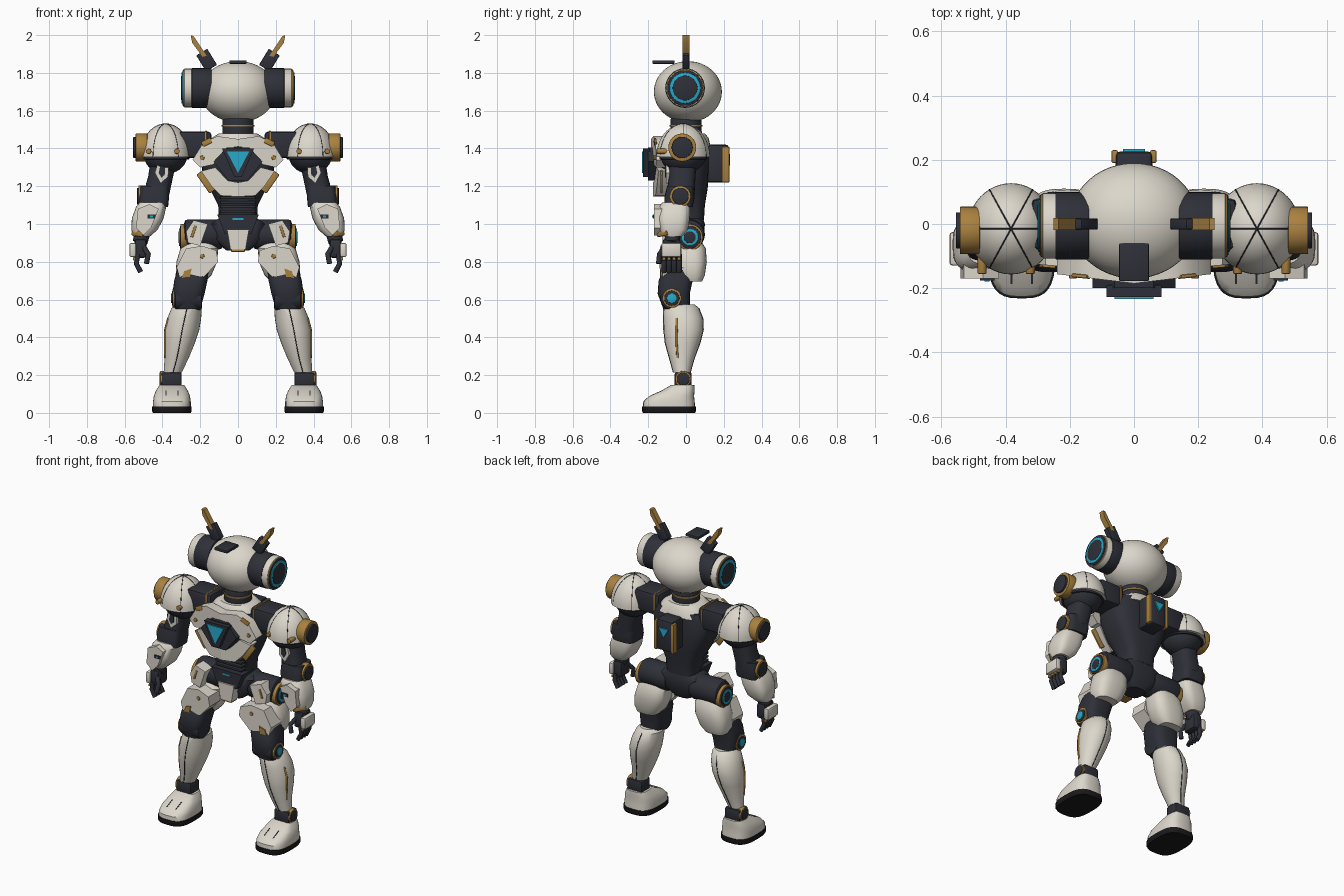
import bpy, bmesh, math
from mathutils import Vector, Matrix

old = bpy.data.objects.get("Cube")
if old:
    bpy.data.objects.remove(old, do_unlink=True)


def material(name, *rgb):
    m = bpy.data.materials.new(name)
    m.use_nodes = True
    m.diffuse_color = (*rgb, 1)
    m.node_tree.nodes["Principled BSDF"].inputs["Base Color"].default_value = (*rgb, 1)
    return m


WHITE = material("warm white", .72, .68, .6)
DARK = material("dark slate", .028, .03, .04)
GOLD = material("brass gold", .4, .22, .05)
CYAN = material("bright cyan", .02, .4, .6)
BLACK = material("sole black", .01, .01, .012)


# ---- helpers: every mesh is built in world coordinates ----
def register(name, mesh, mat, angle=35):
    mesh.materials.clear()
    mesh.materials.append(mat)
    for p in mesh.polygons:
        p.use_smooth = True
    mesh.set_sharp_from_angle(angle=math.radians(angle))
    ob = bpy.data.objects.new(name, mesh)
    bpy.context.collection.objects.link(ob)
    return ob


def finish(name, bm, mat, bevel=0):
    if bevel:
        sharp = [e for e in bm.edges if e.calc_face_angle(0) > .6]
        bmesh.ops.bevel(bm, geom=sharp, offset=bevel, segments=2, profile=.5, affect='EDGES')
    bmesh.ops.recalc_face_normals(bm, faces=bm.faces)
    mesh = bpy.data.meshes.new(name)
    bm.to_mesh(mesh)
    bm.free()
    return register(name, mesh, mat)


def box(name, lo, hi, mat, bevel=.008):
    lo, hi = Vector(lo), Vector(hi)
    bm = bmesh.new()
    bmesh.ops.create_cube(bm, size=1, matrix=Matrix.Translation((lo + hi) / 2) @ Matrix.Diagonal((*(hi - lo), 1)))
    return finish(name, bm, mat, bevel)


def beam(name, a, b, width, depth, mat, bevel=.005):
    a, b = Vector(a), Vector(b)
    turn = (b - a).to_track_quat('Z', 'Y').to_matrix().to_4x4()
    bm = bmesh.new()
    bmesh.ops.create_cube(bm, size=1, matrix=Matrix.Translation((a + b) / 2) @ turn
                          @ Matrix.Diagonal((width, depth, (b - a).length, 1)))
    return finish(name, bm, mat, bevel)


def rod(name, a, b, r, mat, bevel=.006):
    a, b = Vector(a), Vector(b)
    bm = bmesh.new()
    turn = (b - a).to_track_quat('Z', 'Y').to_matrix().to_4x4()
    bmesh.ops.create_cone(bm, cap_ends=True, segments=32, radius1=r, radius2=r, depth=(b - a).length,
                          matrix=Matrix.Translation((a + b) / 2) @ turn)
    return finish(name, bm, mat, bevel)


def joint(name, x, y, z, layers):
    """Stack of discs facing outward: (radius, outer x, material)."""
    for i, (r, end, mat) in enumerate(layers):
        rod(f"{name}_{i}", (x, y, z), (end, y, z), r, mat, .003)


def ball(name, c, radii, mat):
    bm = bmesh.new()
    bmesh.ops.create_uvsphere(bm, u_segments=48, v_segments=24, radius=1,
                              matrix=Matrix.Translation(c) @ Matrix.Diagonal((*radii, 1)))
    return finish(name, bm, mat)


def on_ring(ring, t, n=2, grow=0):
    x, y, z, rx, ry = ring
    c, s = math.cos(t), math.sin(t)
    return Vector((x + (rx + grow) * math.copysign(abs(c) ** (2 / n), c),
                   y + (ry + grow) * math.copysign(abs(s) ** (2 / n), s), z))


def loft(name, rings, mat, n=2, seg=32, bevel=0):
    bm = bmesh.new()
    rows = [[bm.verts.new(on_ring(r, math.tau * i / seg, n)) for i in range(seg)] for r in rings]
    for a, b in zip(rows, rows[1:]):
        for i in range(seg):
            j = (i + 1) % seg
            bm.faces.new((a[i], a[j], b[j], b[i]))
    bm.faces.new(rows[0])
    bm.faces.new(rows[-1])
    return finish(name, bm, mat, bevel)


def plate(name, pts, front, back, mat, slope=0, bevel=.006):
    """Outline in x/z, extruded along y; slope leans it back away from the middle."""
    bm = bmesh.new()
    f = [bm.verts.new((x, front + slope * x, z)) for x, z in pts]
    b = [bm.verts.new((x, back + slope * x, z)) for x, z in pts]
    bm.faces.new(f)
    bm.faces.new(b)
    for i in range(len(pts)):
        j = (i + 1) % len(pts)
        bm.faces.new((f[i], f[j], b[j], b[i]))
    return finish(name, bm, mat, bevel)


def tube(name, pts, r, mat):
    cu = bpy.data.curves.new(name, 'CURVE')
    cu.dimensions, cu.bevel_depth, cu.bevel_resolution, cu.use_fill_caps = '3D', r, 2, True
    sp = cu.splines.new('POLY')
    sp.points.add(len(pts) - 1)
    for p, q in zip(sp.points, pts):
        p.co = (*q, 1)
    tmp = bpy.data.objects.new(name + "_path", cu)
    bpy.context.collection.objects.link(tmp)
    mesh = bpy.data.meshes.new_from_object(tmp.evaluated_get(bpy.context.evaluated_depsgraph_get()))
    bpy.data.objects.remove(tmp, do_unlink=True)
    return register(name, mesh, mat, 60)


# ---- head and neck ----
ball("head", (0, .01, 1.7), (.2, .18, .162), WHITE)
box("crown_plate", (-.046, -.178, 1.848), (.046, -.06, 1.866), DARK, .004)
joint("left_ear", .14, -.005, 1.72, [(.105, .245, DARK), (.102, .285, WHITE), (.098, .291, GOLD),
                                     (.094, .294, DARK), (.082, .299, CYAN), (.066, .301, DARK)])
beam("left_antenna_base", (.14, 0, 1.825), (.192, 0, 1.91), .035, .068, DARK)
plate("left_antenna", [(.165, 1.89), (.188, 1.885), (.243, 1.96), (.25, 2), (.235, 1.995)], -.018, .018, GOLD, 0, .004)
rod("neck", (0, 0, 1.44), (0, 0, 1.56), .082, DARK)
rod("neck_ring", (0, 0, 1.515), (0, 0, 1.525), .087, GOLD, .003)
loft("collar", [(0, 0, 1.41, .17, .13), (0, 0, 1.455, .14, .12), (0, 0, 1.48, .1, .1)], WHITE, 2.4, bevel=.005)

# ---- torso ----
loft("torso", [(0, .01, 1.02, .1, .085), (0, .015, 1.1, .105, .085), (0, 0, 1.19, .15, .115),
               (0, -.01, 1.28, .19, .13), (0, -.01, 1.38, .2, .13), (0, 0, 1.44, .16, .11)], DARK, 3.2, bevel=.006)
plate("left_chest_wing", [(0, 1.45), (.11, 1.465), (.185, 1.43), (.24, 1.34), (.2, 1.3), (.13, 1.315), (.06, 1.4), (0, 1.41)],
      -.185, -.12, WHITE, .12)
plate("left_rib_plate", [(0, 1.22), (.055, 1.23), (.12, 1.3), (.195, 1.28), (.14, 1.2), (.09, 1.15), (0, 1.145)],
      -.175, -.11, WHITE, .15)
beam("left_rib_trim", (.2, -.13, 1.275), (.13, -.13, 1.175), .012, .05, GOLD)
beam("left_wing_trim", (.14, -.165, 1.445), (.19, -.16, 1.42), .012, .03, GOLD)
rod("left_chest_stud", (.19, -.1, 1.35), (.19, -.17, 1.35), .012, GOLD, .003)
plate("core_housing", [(-.06, 1.405), (.06, 1.405), (.13, 1.33), (.05, 1.23), (-.05, 1.23), (-.13, 1.33)], -.2, -.11, DARK)
plate("core_frame", [(-.085, 1.4), (.085, 1.4), (.02, 1.25), (-.02, 1.25)], -.228, -.19, DARK)
plate("core_light", [(-.06, 1.385), (.06, 1.385), (0, 1.27)], -.234, -.226, CYAN, 0, 0)
box("backpack", (-.058, .1, 1.22), (.058, .226, 1.42), DARK, .015)
plate("backpack_light", [(-.035, 1.37), (.035, 1.37), (0, 1.31)], .224, .234, CYAN, 0, 0)
box("left_backpack_rail", (.05, .19, 1.22), (.07, .23, 1.41), GOLD, .005)

# ---- waist and pelvis ----
for i in range(4):
    z = 1.06 + i * .024
    box(f"waist_rib_{i}", (-.095, -.1, z), (.095, .02, z + .014), DARK, .004)
plate("belt", [(-.11, 1.05), (.11, 1.05), (.07, .95), (-.07, .95)], -.115, 0, DARK)
box("belt_light", (-.028, -.12, 1.022), (.028, -.113, 1.032), CYAN, 0)
loft("pelvis", [(0, 0, .86, .06, .06), (0, .01, .92, .14, .085), (0, .01, 1, .15, .09), (0, .01, 1.03, .1, .08)], DARK, 3, bevel=.005)
plate("crotch_plate", [(-.058, .97), (.058, .97), (.04, .865), (-.04, .865)], -.125, -.05, WHITE)
box("crotch_trim", (-.036, -.12, .852), (.036, -.06, .867), GOLD, .004)
rod("left_hip", (.08, .02, .945), (.285, .02, .945), .08, DARK, .02)
joint("left_hip_joint", .27, .02, .93, [(.07, .305, GOLD), (.06, .308, DARK), (.046, .312, CYAN), (.032, .314, DARK)])
plate("left_hip_plate", [(.16, 1), (.235, 1.02), (.275, .96), (.265, .9), (.2, .885)], -.13, -.05, WHITE, .12)
beam("left_hip_slit", (.225, -.1, .99), (.245, -.1, .93), .014, .014, GOLD, .003)

# ---- shoulders ----
box("left_shoulder_link", (.14, -.08, 1.35), (.32, .08, 1.49), DARK, .02)
box("left_shoulder_trim", (.165, -.084, 1.36), (.175, .084, 1.494), GOLD, .003)
dome = Vector((.383, -.015, 1.385))
ball("left_shoulder_core", dome - Vector((0, 0, .02)), (.115, .12, .1), DARK)
loft("left_shoulder_dome", [(*(dome.xy), dome.z - .03 + .175 * math.sin(a), .134 * math.cos(a) + .001, .141 * math.cos(a) + .001)
                            for a in [math.pi / 2 * i / 12 for i in range(13)]], WHITE, seg=48)
rod("left_shoulder_rim", dome - Vector((0, 0, .043)), dome - Vector((0, 0, .03)), .126, DARK, .004)
for k in range(6):
    t = math.tau * k / 6
    arc = [math.pi / 2 * i / 12 for i in range(13)]
    tube(f"left_dome_seam_{k}", [dome + Vector((.134 * math.cos(a) * math.cos(t), .141 * math.cos(a) * math.sin(t),
                                               .175 * math.sin(a) - .03)) for a in arc], .0022, DARK)
joint("left_shoulder_joint", .48, -.02, 1.405, [(.062, .525, DARK), (.074, .542, GOLD), (.056, .555, DARK)])
for dx in (-.06, .09):
    rod("left_dome_stud", dome + Vector((dx, -.05, 0)), dome + Vector((dx, -.14, 0)), .014, GOLD, .003)

# ---- arms ----
loft("left_upper_arm", [(.385, -.02, 1.38, .07, .08), (.41, -.02, 1.25, .066, .07), (.435, -.03, 1.15, .07, .075)], DARK, 2.6)
plate("left_arm_plate", [(.365, 1.33), (.42, 1.34), (.44, 1.27), (.41, 1.215), (.37, 1.25)], -.105, -.05, WHITE)
plate("left_arm_inset", [(.385, 1.31), (.41, 1.315), (.42, 1.27), (.405, 1.245), (.388, 1.26)], -.11, -.1, DARK, 0, .002)
loft("left_elbow", [(.44, -.03, 1.2, .075, .07), (.445, -.035, 1.14, .08, .08), (.445, -.04, 1.09, .075, .075)], DARK, 4, bevel=.008)
joint("left_elbow_joint", .49, -.03, 1.147, [(.056, .528, GOLD), (.044, .534, DARK)])
loft("left_forearm", [(.455, -.055, 1.115, .065, .07), (.46, -.06, 1.09, .08, .083), (.478, -.065, 1.03, .084, .085),
                      (.495, -.065, .97, .07, .075), (.51, -.07, .935, .045, .05)], WHITE, 3.2, bevel=.004)
plate("left_forearm_plate", [(.42, 1.08), (.47, 1.105), (.53, 1.08), (.54, .98), (.5, .94), (.46, .98)], -.17, -.1, WHITE)
plate("left_forearm_vent", [(.435, 1.05), (.48, 1.05), (.48, 1.03), (.44, 1.03)], -.176, -.168, DARK, 0, 0)
box("left_forearm_light", (.45, -.179, 1.035), (.466, -.174, 1.045), CYAN, 0)
beam("left_forearm_trim", (.5, -.15, .945), (.56, -.1, .955), .014, .03, GOLD)
rod("left_wrist", (.505, -.07, .95), (.52, -.075, .9), .04, DARK)
box("left_palm", (.485, -.125, .82), (.548, -.028, .92), DARK, .015)
box("left_hand_plate", (.54, -.13, .825), (.575, -.025, .9), WHITE, .01)
for i in range(4):
    y = -.117 + i * .027
    tube(f"left_finger_{i}", [(.53, y, .84), (.538, y, .79), (.515, y, .745)], .0135, DARK)
    box(f"left_knuckle_{i}", (.535, y - .009, .808), (.556, y + .009, .824), GOLD, .003)
tube("left_thumb", [(.5, -.11, .88), (.475, -.14, .84), (.485, -.145, .79)], .014, DARK)

# ---- legs ----
loft("left_thigh", [(.2, .02, .91, .07, .06), (.205, .02, .87, .1, .085), (.218, .025, .8, .108, .085),
                    (.235, .025, .73, .095, .075), (.245, .03, .695, .07, .055)], WHITE, 2.8, bevel=.004)
plate("left_thigh_plate", [(.115, .86), (.19, .885), (.275, .87), (.325, .77), (.305, .7), (.255, .73), (.18, .72), (.105, .8)],
      -.15, -.04, WHITE, .08)
plate("left_thigh_trim", [(.245, .765), (.285, .75), (.3, .705), (.26, .7)], -.157, -.14, GOLD, .08, .003)
rod("left_thigh_stud", (.19, -.1, .83), (.19, -.14, .83), .012, GOLD, .003)
loft("left_lower_thigh", [(.23, -.02, .8, .08, .08), (.25, -.055, .7, .088, .09), (.262, -.065, .63, .085, .085),
                          (.265, -.05, .55, .065, .07)], DARK, 3)
rod("left_knee", (.19, -.075, .607), (.335, -.075, .607), .062, DARK, .012)
joint("left_knee_joint", .31, -.075, .607, [(.05, .347, GOLD), (.04, .35, DARK), (.026, .354, CYAN)])
shin = [(.27, -.03, .575, .06, .075), (.272, -.025, .555, .08, .093), (.285, -.015, .5, .09, .104), (.298, -.013, .44, .093, .105),
        (.31, -.018, .37, .082, .092), (.325, -.022, .29, .064, .066), (.345, -.022, .215, .048, .045)]
loft("left_shin", shin, WHITE)
for name, turn, rings, r, mat in (("left_shin_seam", -1.6, shin[1:], .0025, DARK), ("left_calf_seam", 1.6, shin[1:], .0025, DARK),
                                  ("left_shin_strip", -.35, shin[2:6], .006, GOLD)):
    tube(name, [on_ring(ring, turn) for ring in rings], r, mat)

# ---- ankles and feet ----
box("left_ankle", (.298, -.06, .14), (.405, .03, .215), DARK, .01)
joint("left_ankle_joint", .38, -.015, .18, [(.042, .412, GOLD), (.034, .416, DARK)])
loft("left_foot", [(.35, -.09, .03, .1, .138), (.35, -.09, .06, .1, .136), (.35, -.077, .088, .096, .12),
                   (.35, -.045, .115, .086, .09), (.35, -.018, .147, .066, .062)], WHITE, 3, bevel=.004)
loft("left_sole", [(.35, -.09, 0, .1, .138), (.35, -.09, .008, .105, .142), (.35, -.09, .034, .105, .142)], BLACK, 3)
for x in (.318, .382):
    beam("left_toe_slit", (x, -.185, .087), (x, -.125, .114), .006, .012, DARK, 0)

# ---- mirror every left part to the right ----
for ob in [o for o in bpy.data.objects if o.name.startswith("left_")]:
    twin = ob.copy()
    twin.name = ob.name.replace("left_", "right_")
    twin.data = ob.data.copy()
    twin.data.transform(Matrix.Diagonal((-1, 1, 1, 1)))
    twin.data.flip_normals()
    bpy.context.collection.objects.link(twin)
